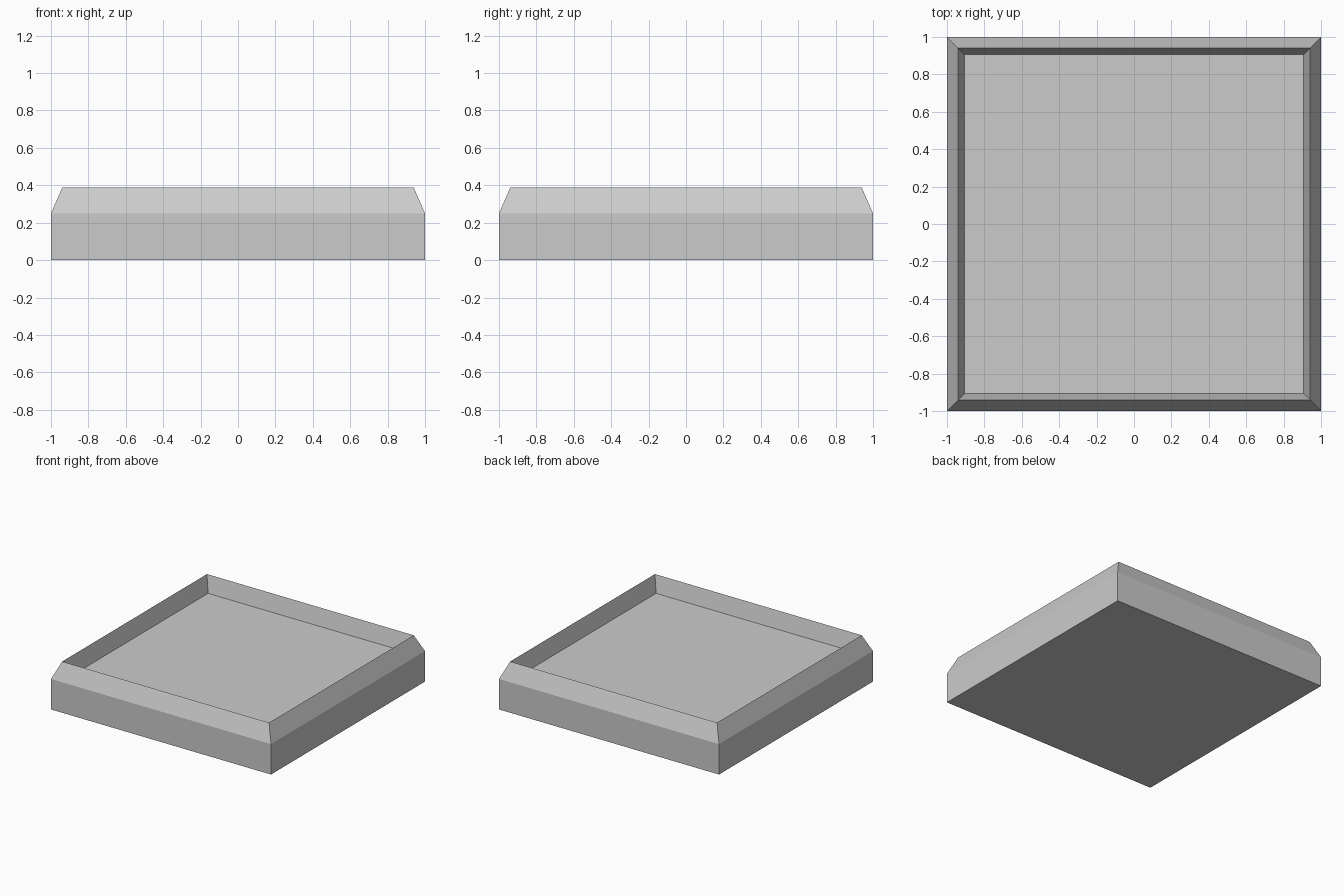
import bpy
import bmesh

if "Cube" in bpy.data.objects:
    bpy.data.objects.remove(bpy.data.objects["Cube"])

# Square rings (half width, height) from the base, over the sharp rim, to the recessed floor
PROFILE = [(1.0, 0.0), (1.0, 0.25), (0.94, 0.387), (0.907, 0.25)]


def square_ring(bm, half, z):
    return [bm.verts.new((sx * half, sy * half, z))
            for sx, sy in ((-1, -1), (1, -1), (1, 1), (-1, 1))]


bm = bmesh.new()
rings = [square_ring(bm, half, z) for half, z in PROFILE]

# Outer walls, bevelled rim and inner walls
for low, high in zip(rings, rings[1:]):
    for i in range(4):
        j = (i + 1) % 4
        bm.faces.new((low[i], low[j], high[j], high[i]))

# Underside and recessed floor
bm.faces.new(rings[0][::-1])
bm.faces.new(rings[-1])
bmesh.ops.recalc_face_normals(bm, faces=bm.faces)

mesh = bpy.data.meshes.new("square_tray")
bm.to_mesh(mesh)
bm.free()
tray = bpy.data.objects.new("square_tray", mesh)
bpy.context.collection.objects.link(tray)
